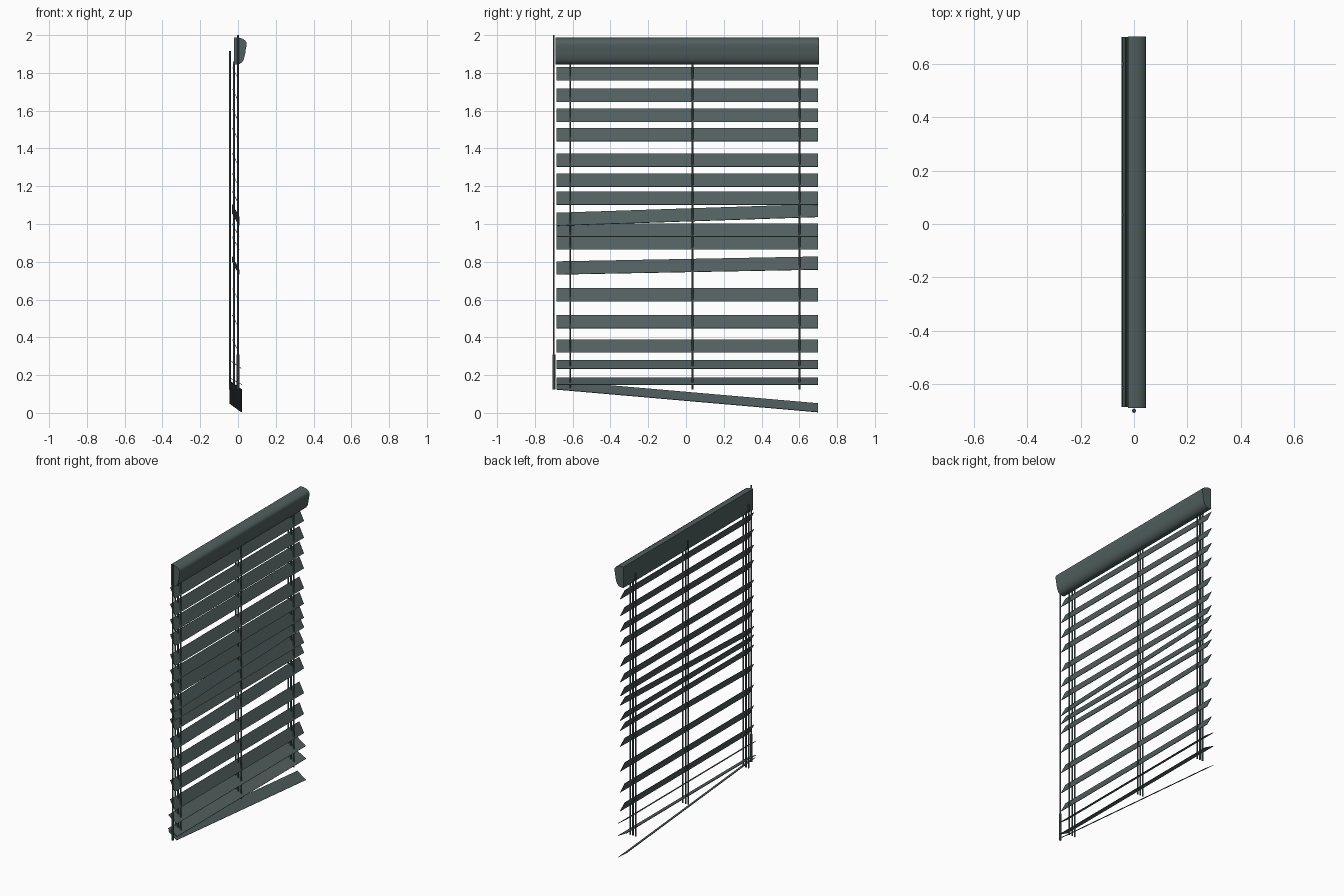
import bpy, bmesh, math
from mathutils import Vector

if "Cube" in bpy.data.objects:
    bpy.data.objects.remove(bpy.data.objects["Cube"])

mat = bpy.data.materials.new("dark slate green")
mat.diffuse_color = (0.082, 0.115, 0.113, 1)
mat.use_nodes = True
mat.node_tree.nodes["Principled BSDF"].inputs["Base Color"].default_value = mat.diffuse_color


def finish(name, bm, smooth=False):
    bmesh.ops.recalc_face_normals(bm, faces=bm.faces)
    me = bpy.data.meshes.new(name)
    bm.to_mesh(me)
    bm.free()
    me.materials.append(mat)
    ob = bpy.data.objects.new(name, me)
    bpy.context.collection.objects.link(ob)
    if smooth:
        bpy.context.view_layer.objects.active = ob
        ob.select_set(True)
        bpy.ops.object.shade_smooth_by_angle(angle=math.radians(35))
        ob.select_set(False)
    return ob


def loft(name, ring_a, ring_b, smooth=False):
    """Closed solid between two matching outlines."""
    bm = bmesh.new()
    a = [bm.verts.new(p) for p in ring_a]
    b = [bm.verts.new(p) for p in ring_b]
    n = len(a)
    for i in range(n):
        bm.faces.new((a[i], a[(i + 1) % n], b[(i + 1) % n], b[i]))
    bm.faces.new(a)
    bm.faces.new(b)
    return finish(name, bm, smooth)


def rod(name, x, y, z0, z1, r, n=8):
    ring = [(x + r * math.cos(math.tau * i / n), y + r * math.sin(math.tau * i / n)) for i in range(n)]
    return loft(name, [(*p, z0) for p in ring], [(*p, z1) for p in ring], True)


# head rail with curved front
profile = [(-0.022, 1.845), (-0.022, 1.988), (0.0, 1.988), (0.022, 1.982), (0.038, 1.972),
           (0.045, 1.960), (0.045, 1.942), (0.041, 1.925), (0.038, 1.900), (0.031, 1.872),
           (0.022, 1.857), (0.010, 1.848), (0.0, 1.845)]
loft("head_rail", [(x, -0.69, z) for x, z in profile], [(x, 0.703, z) for x, z in profile], True)

# slats: centre height at the left end, at the right end, and visible height
WIDTH, THICK, CX = 0.078, 0.003, -0.0125
slats = [(1.795, 1.795, .07), (1.681, 1.681, .07), (1.575, 1.575, .07), (1.473, 1.473, .07),
         (1.338, 1.338, .07), (1.232, 1.232, .07), (1.137, 1.137, .07), (1.025, 1.071, .068),
         (0.967, 0.967, .068), (0.899, 0.899, .068), (0.767, 0.793, .069), (0.625, 0.625, .07),
         (0.483, 0.483, .07), (0.354, 0.354, .069), (0.257, 0.257, .045), (0.168, 0.168, .037),
         (0.147, 0.027, .046)]
for i, (zl, zr, h) in enumerate(slats):
    dz = h / 2
    dx = math.sqrt(WIDTH ** 2 - h ** 2) / 2
    along = Vector((dx, 0, -dz))
    normal = Vector((dz, 0, dx)).normalized() * THICK / 2

    def section(y, z):
        c = Vector((CX, y, z))
        return [c - along - normal, c + along - normal, c + along + normal, c - along + normal]
    loft(f"slat_{i + 1:02d}", section(-0.685, zl), section(0.70, zr))

# ladder cords: back, middle and front at three stations
for i, y in enumerate((-0.613, 0.034, 0.60)):
    rod(f"back_cord_{i + 1}", -0.042, y, 0.125, 1.915, 0.005)
    rod(f"middle_cord_{i + 1}", -0.022, y, 0.125, 1.86, 0.005)
    rod(f"front_cord_{i + 1}", 0.0, y, 0.125, 1.86, 0.005)

# tilt wand with thicker grip
rod("tilt_wand", 0.0, -0.70, 0.30, 2.0, 0.005)
rod("wand_grip", 0.0, -0.70, 0.125, 0.31, 0.008)
